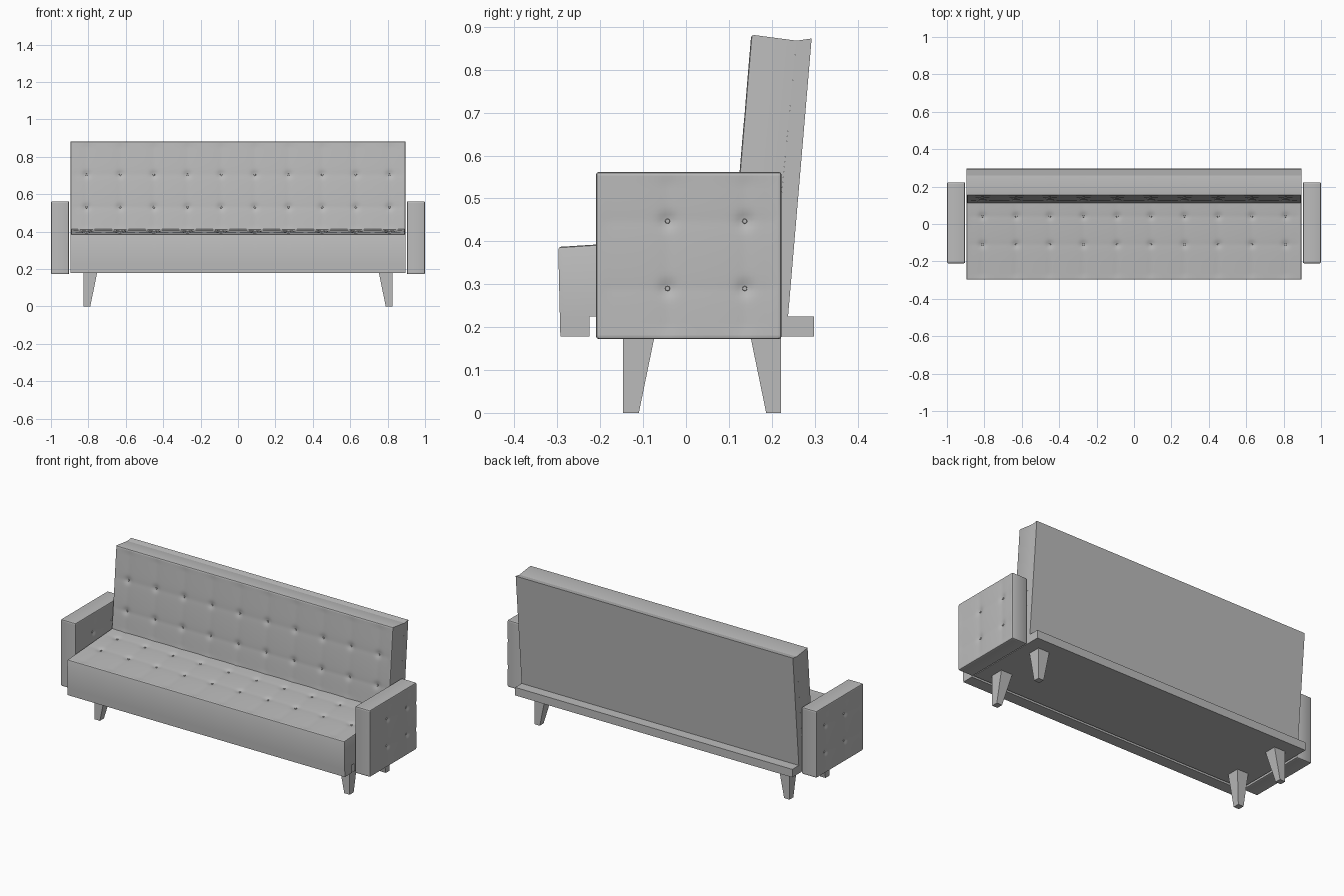
import bpy, bmesh, math
from mathutils import Vector

cube = bpy.data.objects.get("Cube")
if cube:
    bpy.data.objects.remove(cube, do_unlink=True)

GREY = (0.5, 0.5, 0.5, 1)
fabric = bpy.data.materials.new("grey")
fabric.use_nodes = True
fabric.diffuse_color = GREY
fabric.node_tree.nodes["Principled BSDF"].inputs["Base Color"].default_value = GREY


def finish(bm, name, smooth=False):
    bmesh.ops.recalc_face_normals(bm, faces=bm.faces[:])
    mesh = bpy.data.meshes.new(name)
    bm.to_mesh(mesh)
    bm.free()
    mesh.materials.append(fabric)
    obj = bpy.data.objects.new(name, mesh)
    bpy.context.collection.objects.link(obj)
    if smooth:
        bpy.ops.object.select_all(action="DESELECT")
        obj.select_set(True)
        bpy.context.view_layer.objects.active = obj
        bpy.ops.object.shade_smooth_by_angle(angle=math.radians(35))
    return obj


def prism(name, profile, half):
    """Extrude a (y, z) profile across the width."""
    bm = bmesh.new()
    face = bm.faces.new([bm.verts.new((-half, y, z)) for y, z in profile])
    new = bmesh.ops.extrude_face_region(bm, geom=[face])["geom"]
    for v in new:
        if isinstance(v, bmesh.types.BMVert):
            v.co.x = half
    if face.is_valid and len(bm.faces) == len(profile) + 1:
        bm.faces.new(list(face.verts))
    return finish(bm, name)


def tufted(name, a, b, c, d, span, stations, rows, both=False):
    """Cushion whose quilted face runs from edge a to edge b; c and d lie behind them."""
    a, b, c, d, span = map(Vector, (a, b, c, d, span))
    length, height = span.length, (b - a).length
    normal = (b - a).cross(span).normalized()
    if normal.dot(a - c) < 0:
        normal.negate()

    def sink(s, t):
        edge = min(s, length - s, t, height - t)
        fade = min(1, max(0, edge / 0.03))
        ds = min(abs(s - k) for k in stations)
        dt = min(abs(t - k) for k in rows)
        crease = 0.003 * math.exp(-ds / 0.03) + 0.002 * math.exp(-dt / 0.03)
        pinch = 0.007 * math.exp(-(ds * ds + dt * dt) / 0.0003)
        return fade * (crease + pinch)

    bm = bmesh.new()
    bmesh.ops.create_grid(bm, x_segments=round(length / 0.01),
                          y_segments=round(height / 0.01), size=0.5)
    front = set(bm.verts)
    new = bmesh.ops.extrude_face_region(bm, geom=bm.faces[:], use_keep_orig=True)["geom"]
    rear = {v for v in new if isinstance(v, bmesh.types.BMVert)}
    for group, lo, hi, sign in ((front, a, b, -1), (rear, c, d, 1)):
        for v in group:
            u, w = v.co.x + 0.5, v.co.y + 0.5
            depth = sink(u * length, w * height) if sign < 0 or both else 0
            v.co = lo.lerp(hi, w) + span * u + normal * depth * sign
    bmesh.ops.recalc_face_normals(bm, faces=bm.faces[:])

    # Soft rim around the quilted faces
    rim = [e for e in bm.edges if len(e.link_faces) == 2
           and e.calc_face_angle(0) > 0.9
           and (both or all(v in front for v in e.verts))]
    bmesh.ops.bevel(bm, geom=rim, offset=0.007, segments=2, profile=0.5, affect="EDGES")
    finish(bm, name, smooth=True)

    # Buttons
    bm = bmesh.new()
    faces = [(a, b, 1)] + ([(c, d, -1)] if both else [])
    for lo, hi, sign in faces:
        turn = (normal * sign).to_track_quat("Z", "Y").to_matrix().to_4x4()
        for s in stations:
            for t in rows:
                place = turn.copy()
                place.translation = (lo.lerp(hi, t / height) + span * (s / length)
                                     - normal * sign * 0.010)
                bmesh.ops.create_cone(bm, cap_ends=True, segments=8, radius1=0.007,
                                      radius2=0.005, depth=0.008, matrix=place)
    finish(bm, name + "_buttons")


def leg(name, x_out, x_top, x_foot, y_out, y_top, y_foot):
    """Leg with upright outer faces and tapering inner faces."""
    bm = bmesh.new()
    bmesh.ops.create_cube(bm, size=1)
    for v in bm.verts:
        top = v.co.z > 0
        v.co = (x_out if v.co.x > 0 else (x_top if top else x_foot),
                y_out if v.co.y > 0 else (y_top if top else y_foot),
                0.18 if top else 0)
    finish(bm, name)


HALF = 0.896
columns = [HALF - 0.81 + 0.18 * i for i in range(10)]

# Base and the front lip hanging below the seat
prism("base_board", [(-0.21, 0.178), (0.298, 0.178), (0.298, 0.225), (-0.21, 0.225)], HALF)
prism("seat_front_lip", [(-0.293, 0.178), (-0.225, 0.178), (-0.225, 0.225), (-0.2942, 0.225)], HALF)

# Seat and back cushions
tufted("seat_cushion", (-HALF, -0.298, 0.387), (-HALF, 0.17, 0.417),
       (-HALF, -0.2942, 0.225), (-HALF, 0.17, 0.225), (2 * HALF, 0, 0),
       columns, [0.188, 0.339])
tufted("back_cushion", (-HALF, 0.111, 0.40), (-HALF, 0.152, 0.882),
       (-HALF, 0.212, 0.40), (-HALF, 0.258, 0.868), (2 * HALF, 0, 0),
       columns, [0.131, 0.306])

# Back panel behind the cushion
prism("back_panel", [(0.195, 0.225), (0.238, 0.225), (0.293, 0.873), (0.258, 0.868)], HALF)

# Arms and legs on both sides
for side, s in (("left", 1), ("right", -1)):
    tufted(side + "_arm", (s, -0.21, 0.172), (s, -0.21, 0.562),
           (s * 0.903, -0.21, 0.172), (s * 0.903, -0.21, 0.562), (0, 0.433, 0),
           [0.167, 0.347], [0.118, 0.275], both=True)
    leg(side + "_front_leg", s * 0.825, s * 0.753, s * 0.79, -0.147, -0.073, -0.11)
    leg(side + "_rear_leg", s * 0.825, s * 0.753, s * 0.79, 0.222, 0.15, 0.187)
